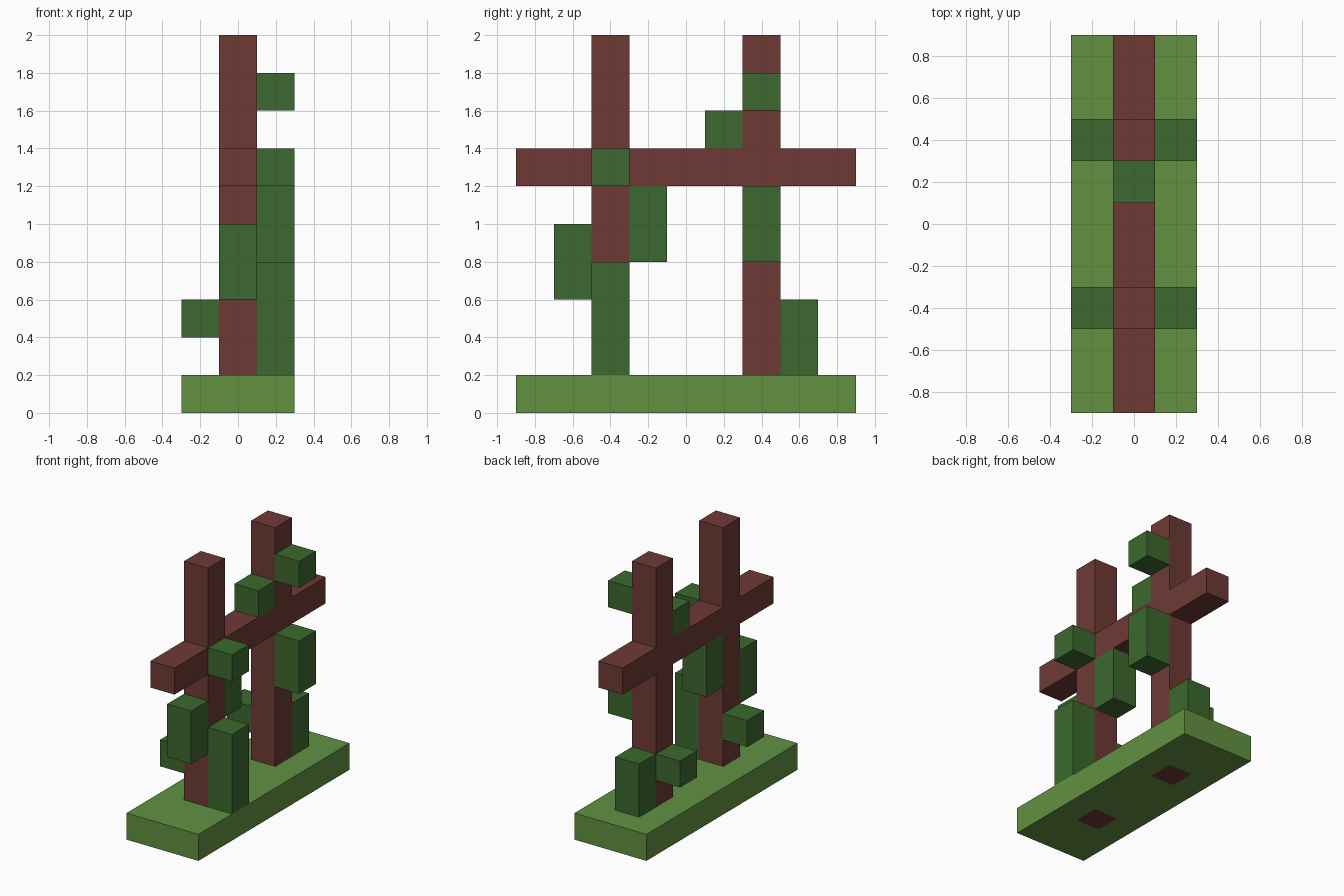
import bpy
import bmesh
from mathutils import Vector

default_cube = bpy.data.objects.get("Cube")
if default_cube:
    bpy.data.objects.remove(default_cube, do_unlink=True)

U = 0.2  # block size


def material(name, srgb):
    """Flat colour from 8-bit sRGB."""
    linear = [((c / 255 + 0.055) / 1.055) ** 2.4 for c in srgb]
    mat = bpy.data.materials.new(name)
    mat.use_nodes = True
    mat.diffuse_color = (*linear, 1)
    bsdf = mat.node_tree.nodes["Principled BSDF"]
    bsdf.inputs["Base Color"].default_value = (*linear, 1)
    bsdf.inputs["Roughness"].default_value = 0.9
    return mat


bark = material("reddish brown wood", (110, 58, 53))
grass = material("grass green", (98, 145, 66))
leaf = material("dark leaf green", (60, 105, 46))


def block(name, mat, centre, size):
    """Box given by its centre and size in block units."""
    bm = bmesh.new()
    bmesh.ops.create_cube(bm, size=1)
    for v in bm.verts:
        v.co = Vector([(c + p * s) * U for c, p, s in zip(centre, v.co, size)])
    mesh = bpy.data.meshes.new(name)
    bm.to_mesh(mesh)
    bm.free()
    mesh.materials.append(mat)
    obj = bpy.data.objects.new(name, mesh)
    bpy.context.collection.objects.link(obj)
    return obj


# Base slab
base = block("grass_base", grass, (0, 0, 0.5), (3, 9, 1))

# Post ends showing flush on the underside of the slab
base.data.materials.append(bark)
bm = bmesh.new()
bm.from_mesh(base.data)
cuts = [((1, 0, 0), x) for x in (-0.5, 0.5)]
cuts += [((0, 1, 0), y) for y in (-2.5, -1.5, 1.5, 2.5)]
for axis, offset in cuts:
    underside = [f for f in bm.faces if f.normal.z < -0.5]
    edges = {e for f in underside for e in f.edges}
    verts = {v for f in underside for v in f.verts}
    bmesh.ops.bisect_plane(bm, geom=[*underside, *edges, *verts],
                           plane_co=Vector(axis) * offset * U, plane_no=axis)
for f in bm.faces:
    c = f.calc_center_median() / U
    if f.normal.z < -0.5 and abs(c.x) < 0.5 and 1.5 < abs(c.y) < 2.5:
        f.material_index = 1
bm.to_mesh(base.data)
bm.free()

# Two posts and the crossbeam
for name, y in (("front_post", -2), ("back_post", 2)):
    block(name, bark, (0, y, 5.5), (1, 1, 9))
block("crossbeam", bark, (0, 0, 6.5), (1, 9, 1))

# Leaf clumps: name, column x and y, bottom and top height
clumps = [
    ("front_post_left_low_leaves", 1, -2, 1, 4),
    ("front_post_left_high_leaves", 1, -2, 6, 7),
    ("front_post_right_leaves", -1, -2, 2, 3),
    ("front_post_outer_leaves", 0, -3, 3, 5),
    ("front_post_inner_leaves", 0, -1, 4, 6),
    ("back_post_left_low_leaves", 1, 2, 4, 6),
    ("back_post_left_high_leaves", 1, 2, 8, 9),
    ("back_post_right_leaves", -1, 2, 2, 3),
    ("back_post_inner_leaves", 0, 1, 7, 8),
    ("back_post_outer_leaves", 0, 3, 1, 3),
]
for name, x, y, low, high in clumps:
    block(name, leaf, (x, y, (low + high) / 2), (1, 1, high - low))
